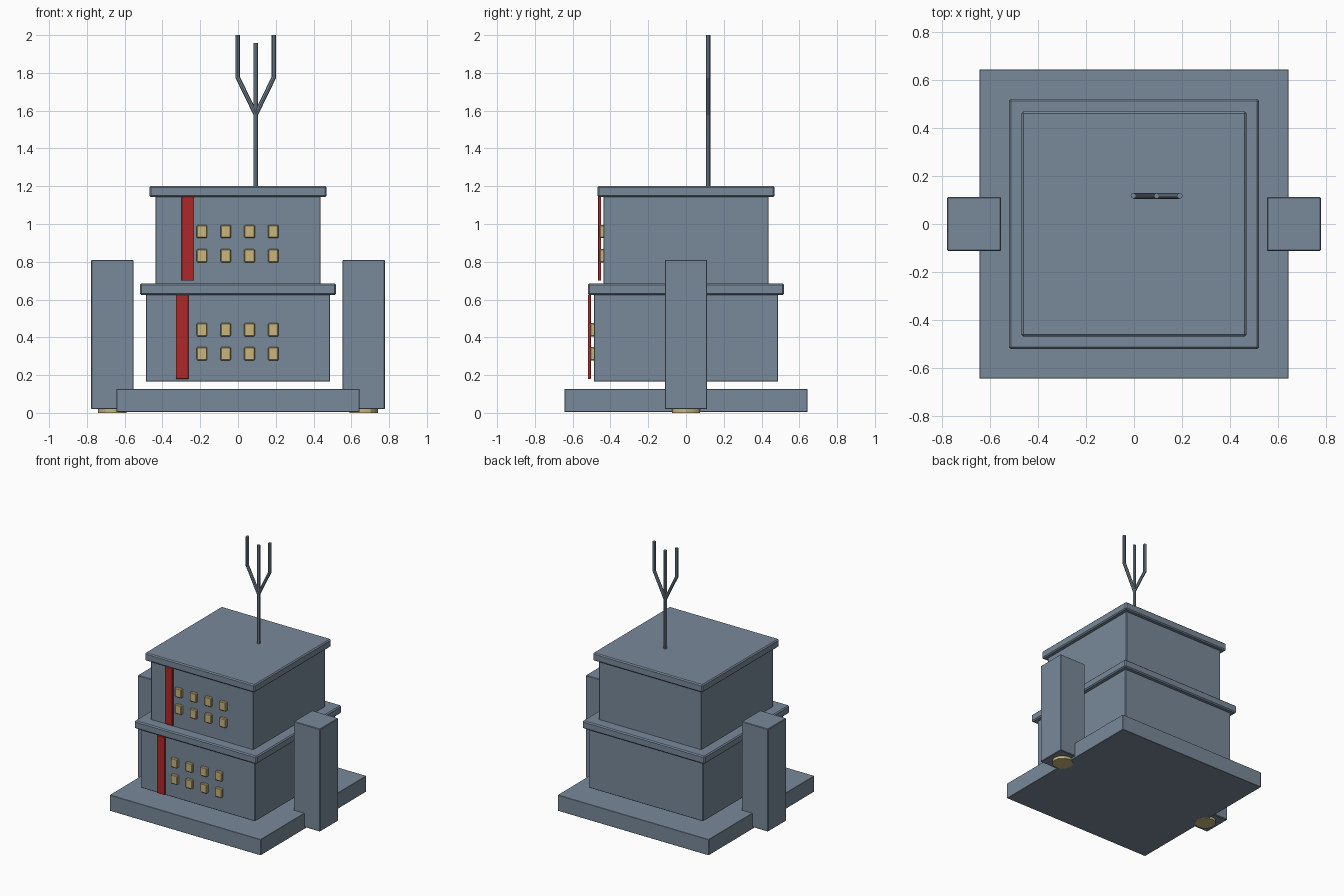
import bpy, bmesh
from mathutils import Vector

if "Cube" in bpy.data.objects:
    bpy.data.objects.remove(bpy.data.objects["Cube"])


def material(name, rgb):
    m = bpy.data.materials.new(name)
    m.diffuse_color = (*rgb, 1)
    m.use_nodes = True
    m.node_tree.nodes["Principled BSDF"].inputs["Base Color"].default_value = m.diffuse_color
    return m


GREY = material("slate grey", (0.19, 0.25, 0.32))
RED = material("banner red", (0.42, 0.022, 0.022))
TAN = material("warm window", (0.58, 0.46, 0.20))


def finish(bm, name, mat):
    me = bpy.data.meshes.new(name)
    bm.to_mesh(me)
    bm.free()
    me.materials.append(mat)
    ob = bpy.data.objects.new(name, me)
    bpy.context.collection.objects.link(ob)
    return ob


def box(name, x, y, z, mat, bevel=0.004):
    """Box from (min, max) ranges with slightly chamfered edges."""
    bm = bmesh.new()
    bmesh.ops.create_cube(bm, size=1)
    for v in bm.verts:
        v.co = [r[0] if c < 0 else r[1] for c, r in zip(v.co, (x, y, z))]
    if bevel:
        bmesh.ops.bevel(bm, geom=bm.edges[:], offset=bevel, segments=1,
                        affect='EDGES')
    return finish(bm, name, mat)


def rod(name, a, b, radius, mat, sides=8):
    """Straight cylinder between two points."""
    a, b = Vector(a), Vector(b)
    bm = bmesh.new()
    bmesh.ops.create_cone(bm, cap_ends=True, segments=sides, radius1=radius,
                          radius2=radius, depth=(b - a).length)
    q = Vector((0, 0, 1)).rotation_difference(b - a)
    for v in bm.verts:
        v.co = q @ v.co + (a + b) / 2
    return finish(bm, name, mat)


def slab(name, half, z0, z1, bevel=0.004):
    return box(name, (-half, half), (-half, half), (z0, z1), GREY, bevel)


# Base, two storeys and their overhanging slabs
slab("base_plate", 0.643, 0.005, 0.127, 0.002)
slab("lower_storey", 0.488, 0.165, 0.64)
slab("middle_slab", 0.52, 0.625, 0.685, 0.008)
slab("upper_storey", 0.437, 0.67, 1.15)
slab("roof_slab", 0.468, 1.142, 1.202, 0.008)

# Side towers standing on round feet
for s, side in ((-1, "left"), (1, "right")):
    x = sorted((s * 0.553, s * 0.777))
    box(side + "_tower", x, (-0.112, 0.112), (0.02, 0.81), GREY)
    rod(side + "_tower_foot", (s * 0.665, 0, 0), (s * 0.665, 0, 0.03),
        0.075, TAN, 12)

# Banners hanging in front of the walls
box("lower_banner", (-0.329, -0.262), (-0.52, -0.503), (0.18, 0.625), RED, 0.002)
box("upper_banner", (-0.299, -0.232), (-0.466, -0.449), (0.70, 1.145), RED, 0.002)

# Window grids on the front wall of each storey
for storey, wall, rows in (("lower", -0.488, (0.313, 0.44)),
                           ("upper", -0.437, (0.832, 0.96))):
    for r, z in enumerate(rows):
        for c in range(4):
            x = -0.191 + c * 0.126
            box(f"{storey}_window_{r}_{c}", (x - 0.028, x + 0.028),
                (wall - 0.02, wall + 0.008), (z - 0.035, z + 0.035), TAN, 0.005)

# Three-pronged antenna
AX, AY, AR = 0.094, 0.117, 0.012
rod("antenna_mast", (AX, AY, 1.19), (AX, AY, 1.958), AR, GREY)
for s, side in ((-1, "left"), (1, "right")):
    px = AX + s * 0.096
    rod(side + "_antenna_arm", (AX, AY, 1.58), (px, AY, 1.777), AR, GREY)
    rod(side + "_antenna_prong", (px, AY, 1.772), (px, AY, 2.0), AR, GREY)

for ob in bpy.context.collection.objects:
    ob.select_set(True)
    bpy.context.view_layer.objects.active = ob
bpy.ops.object.shade_smooth_by_angle()
